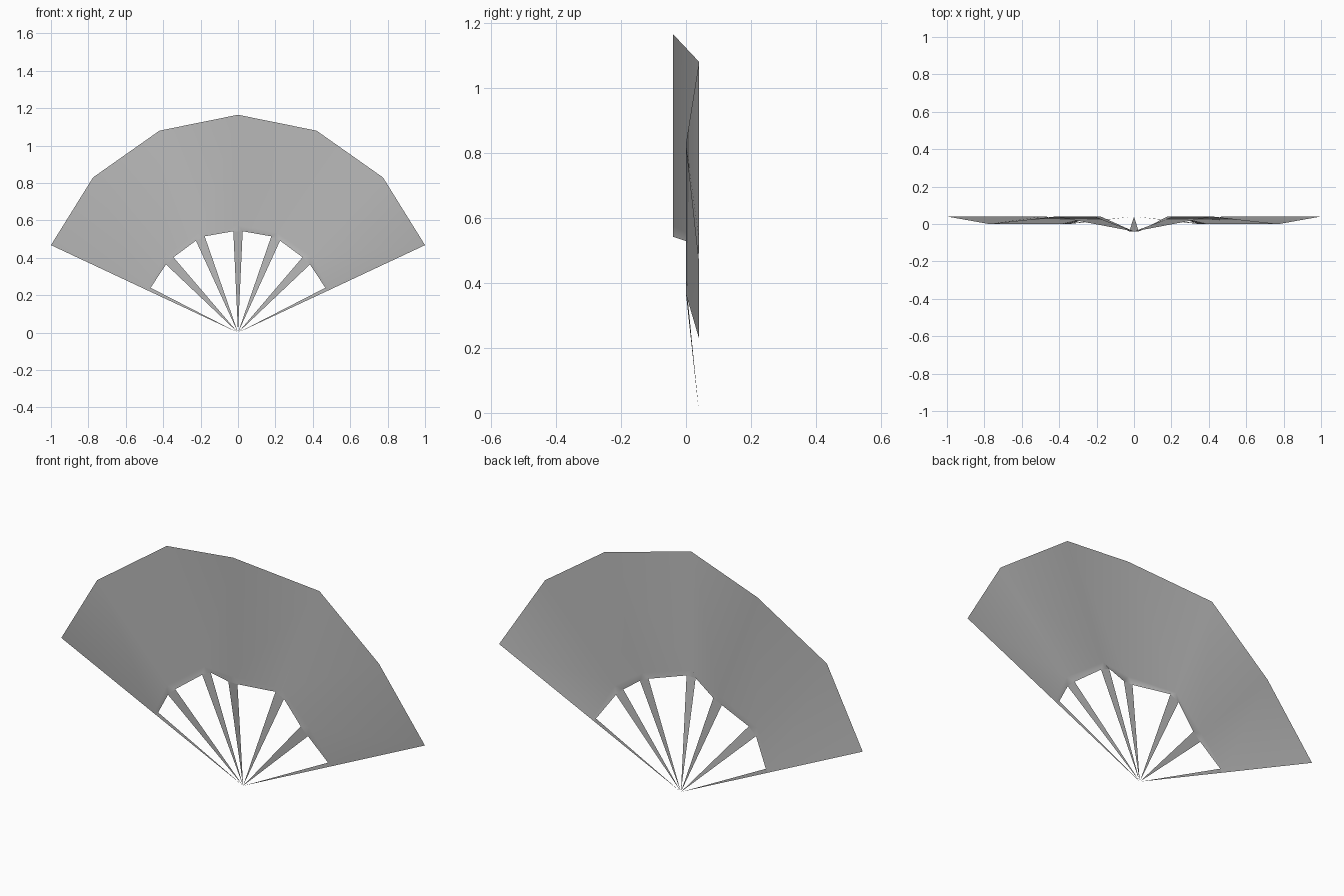
import bpy, bmesh
from mathutils import Vector

cube = bpy.data.objects.get("Cube")
if cube:
    bpy.data.objects.remove(cube, do_unlink=True)

# One flat colour
grey = bpy.data.materials.new("warm_grey")
grey.use_nodes = True
colour = (0.5, 0.5, 0.5, 1)
grey.diffuse_color = colour
grey.node_tree.nodes["Principled BSDF"].inputs["Base Color"].default_value = colour

# Right half, from the middle fold to the end fold:
# depth, outer edge, inner rim, rib corners nearer to / farther from the middle
FOLDS = [
    (-0.04, (0, 1.165), (0, 0.575), (-0.025, 0.542), (0.025, 0.542)),
    (0.04, (0.42, 1.08), (0.212, 0.535), (0.178, 0.515), (0.225, 0.492)),
    (0.0, (0.775, 0.83), (0.392, 0.41), (0.345, 0.403), (0.385, 0.365)),
    (0.04, (1.0, 0.468), (0.49, 0.229), (0.467, 0.24), (0.477, 0.223)),
]
PIVOT_Y = 0.04


def mirror(fold):
    y, outer, rim, near, far = fold
    flip = lambda p: (-p[0], p[1])
    return y, flip(outer), flip(rim), flip(far), flip(near)


folds = [mirror(f) for f in reversed(FOLDS[1:])] + FOLDS


def make_object(name, bm):
    mesh = bpy.data.meshes.new(name)
    bm.to_mesh(mesh)
    bm.free()
    mesh.materials.append(grey)
    obj = bpy.data.objects.new(name, mesh)
    bpy.context.collection.objects.link(obj)
    for poly in mesh.polygons:
        poly.use_smooth = True
    return obj


def ring(bm, index):
    return [bm.verts.new((f[index][0], f[0], f[index][1])) for f in folds]


# Pleated leaf: one continuous folded sheet with a narrow hem along the rim
bm = bmesh.new()
outer, rim = ring(bm, 1), ring(bm, 2)
near, far = ring(bm, 3), ring(bm, 4)
for i in range(len(folds) - 1):
    bm.faces.new((rim[i], rim[i + 1], outer[i + 1], outer[i]))
    bm.faces.new((far[i], near[i + 1], rim[i + 1], rim[i]))
for a, b, c in zip(near, far, rim):
    bm.faces.new((a, b, c))
make_object("pleated_leaf", bm)

# Flat ribs tapering down to the pivot
for i, (y, _, _, left, right) in enumerate(folds):
    bm = bmesh.new()
    top = [Vector((p[0], y, p[1])) for p in (left, right)]
    pivot = Vector((0, PIVOT_Y, 0))
    low = [pivot.lerp(p, 0.01) for p in top]
    bm.faces.new([bm.verts.new(p) for p in (low[0], low[1], top[1], top[0])])
    make_object(f"rib_{i + 1}", bm)
